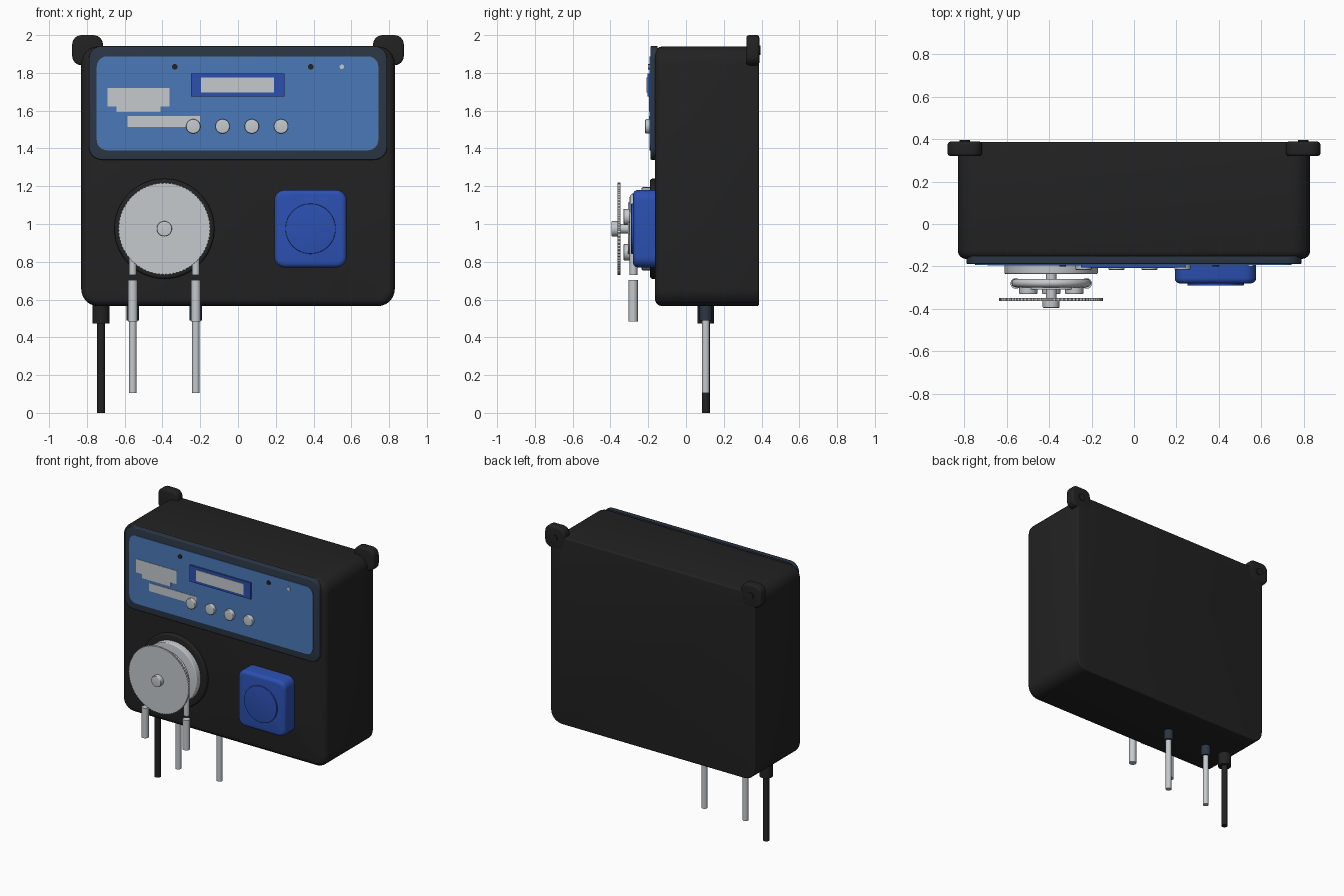
import bpy, bmesh
from math import sin, cos, pi, radians
from mathutils import Matrix

cube = bpy.data.objects.get("Cube")
if cube:
    bpy.data.objects.remove(cube, do_unlink=True)


def material(name, r, g, b):
    m = bpy.data.materials.new(name)
    m.use_nodes = True
    m.diffuse_color = (r, g, b, 1)
    node = m.node_tree.nodes["Principled BSDF"]
    node.inputs["Base Color"].default_value = (r, g, b, 1)
    node.inputs["Roughness"].default_value = 0.6
    return m


BLACK = material("black plastic", 0.016, 0.016, 0.016)
NAVY = material("dark navy", 0.024, 0.037, 0.058)
PANEL = material("panel blue", 0.07, 0.19, 0.48)
ROYAL = material("royal blue", 0.025, 0.08, 0.44)
LIGHT = material("light grey", 0.56, 0.59, 0.61)


def finish(obj, mat):
    obj.data.materials.clear()
    obj.data.materials.append(mat)
    bpy.ops.object.select_all(action="DESELECT")
    obj.select_set(True)
    bpy.context.view_layer.objects.active = obj
    bpy.ops.object.shade_smooth_by_angle(angle=radians(35))
    return obj


def add_mesh(name, bm, mat):
    bmesh.ops.recalc_face_normals(bm, faces=bm.faces)
    mesh = bpy.data.meshes.new(name)
    bm.to_mesh(mesh)
    bm.free()
    obj = bpy.data.objects.new(name, mesh)
    bpy.context.collection.objects.link(obj)
    return finish(obj, mat)


def prism(name, outline, front, back, mat, round_front=0, round_back=0):
    """Outline in x and z, extruded along y, with optionally rounded rims."""
    bm = bmesh.new()
    face = bm.faces.new([bm.verts.new((x, back, z)) for x, z in outline])
    ext = bmesh.ops.extrude_face_region(bm, geom=[face], use_keep_orig=True)
    for v in ext["geom"]:
        if isinstance(v, bmesh.types.BMVert):
            v.co.y = front
    for y, size in ((front, round_front), (back, round_back)):
        if size:
            rim = [e for e in bm.edges if all(abs(v.co.y - y) < 1e-5 for v in e.verts)]
            bmesh.ops.bevel(bm, geom=rim, offset=size, segments=4, profile=0.5, affect="EDGES")
    return add_mesh(name, bm, mat)


def rect(x0, x1, z0, z1, r=0):
    if not r:
        return [(x0, z0), (x1, z0), (x1, z1), (x0, z1)]
    corners = ((x1 - r, z1 - r), (x0 + r, z1 - r), (x0 + r, z0 + r), (x1 - r, z0 + r))
    return [(cx + r * cos((q + i / 6) * pi / 2), cz + r * sin((q + i / 6) * pi / 2))
            for q, (cx, cz) in enumerate(corners) for i in range(7)]


def circle(x, z, r, n=40, notch=0):
    return [(x + (r - notch * (i % 2)) * cos(2 * pi * i / n),
             z + (r - notch * (i % 2)) * sin(2 * pi * i / n)) for i in range(n)]


def rod(name, x, y, z0, z1, r, mat):
    bm = bmesh.new()
    bmesh.ops.create_cone(bm, cap_ends=True, segments=24, radius1=r, radius2=r, depth=z1 - z0,
                          matrix=Matrix.Translation((x, y, (z0 + z1) / 2)))
    return add_mesh(name, bm, mat)


# Housing
prism("housing", rect(-0.83, 0.83, 0.565, 1.94, 0.09), -0.165, 0.387, BLACK, 0.04, 0.012)

# Wall mounting ears with screw bosses
for side, s in (("left", 1), ("right", -1)):
    x0, x1 = sorted((s * 0.715, s * 0.878))
    prism(side + "_mounting_ear", rect(x0, x1, 1.84, 2.0, 0.05), 0.32, 0.388, BLACK, 0.014, 0.014)
    prism(side + "_ear_boss", circle(s * 0.797, 1.92, 0.025, 24), 0.38, 0.395, BLACK)

# Control panel
prism("panel_surround", rect(-0.79, 0.79, 1.34, 1.942, 0.07), -0.188, -0.15, NAVY, 0.006)
prism("panel_face", rect(-0.748, 0.743, 1.39, 1.888, 0.055), -0.193, -0.185, PANEL)
prism("display_frame", rect(-0.25, 0.245, 1.676, 1.796), -0.205, -0.19, ROYAL)
prism("display_screen", rect(-0.195, 0.19, 1.695, 1.776), -0.208, -0.203, LIGHT)

# Printed blocks on the panel
for name, box in (("upper", (-0.69, -0.363, 1.622, 1.72)),
                  ("middle", (-0.643, -0.41, 1.592, 1.623)),
                  ("lower", (-0.585, -0.2, 1.54, 1.572)),
                  ("lower_base", (-0.585, -0.235, 1.513, 1.541))):
    prism(name + "_label", rect(*box), -0.196, -0.191, LIGHT)

# Buttons and indicator lamps
for i in range(4):
    x = -0.237 + i * 0.155
    prism(f"button_{i + 1}", circle(x, 1.517, 0.038), -0.216, -0.19, LIGHT, 0.005)
for name, x, r, mat in (("left_lamp", 0.385, 0.015, BLACK), ("right_lamp", -0.335, 0.015, BLACK),
                        ("status_lamp", 0.55, 0.012, LIGHT)):
    prism(name, circle(x, 1.832, r, 16), -0.2, -0.19, mat)

# Blue socket block
prism("socket_block", rect(0.192, 0.575, 0.77, 1.18, 0.055), -0.28, -0.15, ROYAL, 0.025)
prism("socket_disc", circle(0.384, 0.975, 0.133, 48), -0.29, -0.275, ROYAL, 0.003)

# Pump head
PX, PZ = -0.39, 0.975
prism("pump_ring", circle(PX, PZ, 0.265, 64), -0.19, -0.15, BLACK, 0.012)
prism("pump_base", circle(PX, PZ, 0.22, 64), -0.235, -0.18, LIGHT, 0.006)
prism("pump_rotor", circle(PX, PZ, 0.14, 48), -0.308, -0.288, LIGHT)
for i in range(3):
    a = radians(30 + 120 * i)
    prism(f"pump_roller_{i + 1}", circle(PX + 0.125 * cos(a), PZ + 0.125 * sin(a), 0.043, 24),
          -0.33, -0.295, LIGHT, 0.004)
prism("pump_shaft", circle(PX, PZ, 0.025, 20), -0.35, -0.23, LIGHT)
prism("pump_cover", circle(PX, PZ, 0.245, 160, 0.005), -0.363, -0.348, LIGHT)
prism("cover_knob", circle(PX, PZ, 0.04), -0.395, -0.36, LIGHT, 0.005)

# Pump hose bent over the rotor
R = 0.167
path = [(PX + R, 0.73)] + [(PX + R * cos(pi * i / 24), PZ + R * sin(pi * i / 24))
                           for i in range(25)] + [(PX - R, 0.73)]
curve = bpy.data.curves.new("pump_hose", "CURVE")
curve.dimensions = "3D"
curve.bevel_depth = 0.02
curve.bevel_resolution = 4
curve.use_fill_caps = True
spline = curve.splines.new("POLY")
spline.points.add(len(path) - 1)
for p, (x, z) in zip(spline.points, path):
    p.co = (x, -0.278, z, 1)
hose = bpy.data.objects.new("pump_hose", curve)
bpy.context.collection.objects.link(hose)
bpy.ops.object.select_all(action="DESELECT")
hose.select_set(True)
bpy.context.view_layer.objects.active = hose
bpy.ops.object.convert(target="MESH")
finish(bpy.context.view_layer.objects.active, LIGHT)

# Hose connectors, lower pipes and their glands
for side, s in (("left", 1), ("right", -1)):
    x = PX + s * R
    rod(side + "_hose_connector", x, -0.28, 0.483, 0.703, 0.025, LIGHT)
    rod(side + "_pipe_gland", x, 0.105, 0.49, 0.575, 0.033, NAVY)
    rod(side + "_pipe", x, 0.105, 0.105, 0.5, 0.02, LIGHT)

# Power cable
rod("cable_gland", -0.725, 0.105, 0.472, 0.575, 0.044, BLACK)
rod("power_cable", -0.725, 0.105, 0.0, 0.48, 0.021, BLACK)
